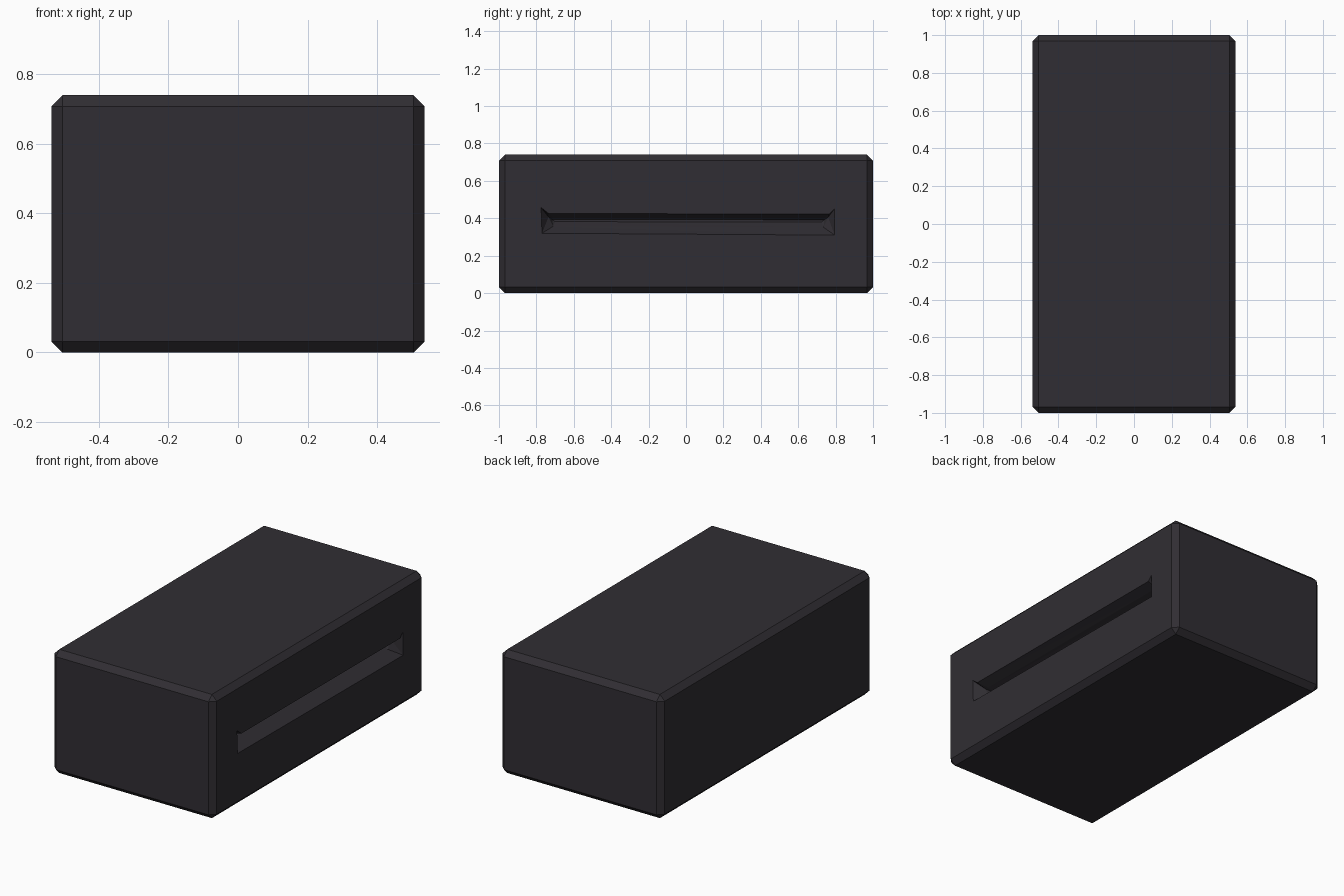
import bpy, bmesh

if "Cube" in bpy.data.objects:
    bpy.data.objects.remove(bpy.data.objects["Cube"])

# Dark shell colour
mat = bpy.data.materials.new("charcoal")
mat.diffuse_color = (0.03, 0.027, 0.033, 1)
mat.use_nodes = True
mat.node_tree.nodes["Principled BSDF"].inputs["Base Color"].default_value = mat.diffuse_color


def make_object(name, bm):
    mesh = bpy.data.meshes.new(name)
    bmesh.ops.recalc_face_normals(bm, faces=bm.faces)
    bm.to_mesh(mesh)
    bm.free()
    mesh.materials.append(mat)
    obj = bpy.data.objects.new(name, mesh)
    bpy.context.collection.objects.link(obj)
    return obj


# Chamfered block
HX, HY, H = 0.537, 1.0, 0.74
bm = bmesh.new()
bmesh.ops.create_cube(bm, size=1)
for v in bm.verts:
    v.co = (v.co.x * 2 * HX, v.co.y * 2 * HY, (v.co.z + 0.5) * H)
bmesh.ops.bevel(bm, geom=bm.edges[:], offset=0.032, segments=1, affect='EDGES')
block = make_object("block", bm)

# Slot cutter: (y, z) sections narrowing inwards from the right face
mouth = [(-0.77, 0.32), (0.795, 0.31), (0.795, 0.452), (0.765, 0.422),
         (-0.735, 0.426), (-0.775, 0.458)]
middle = [(-0.71, 0.357), (0.735, 0.352), (0.76, 0.405), (0.74, 0.402),
          (-0.71, 0.405), (-0.735, 0.407)]
inner = [(-0.70, 0.382), (0.725, 0.38), (0.74, 0.392), (0.73, 0.392),
         (-0.70, 0.393), (-0.715, 0.393)]
sections = [(HX + 0.1, mouth), (HX, mouth), (HX - 0.06, middle), (HX - 0.1, inner)]
bm = bmesh.new()
rings = [[bm.verts.new((x, y, z)) for y, z in pts] for x, pts in sections]
for a, b in zip(rings, rings[1:]):
    for i in range(6):
        j = (i + 1) % 6
        bm.faces.new((a[i], a[j], b[j], b[i]))
bm.faces.new(rings[0])
bm.faces.new(rings[-1])
bmesh.ops.triangulate(bm, faces=bm.faces[:])
cutter = make_object("slot_cutter", bm)
cutter.hide_render = True

# Cut the slot, then drop the cutter
mod = block.modifiers.new("slot", 'BOOLEAN')
mod.operation = 'DIFFERENCE'
mod.solver = 'EXACT'
mod.object = cutter
bpy.context.view_layer.objects.active = block
bpy.ops.object.modifier_apply(modifier=mod.name)
bpy.data.objects.remove(cutter)
